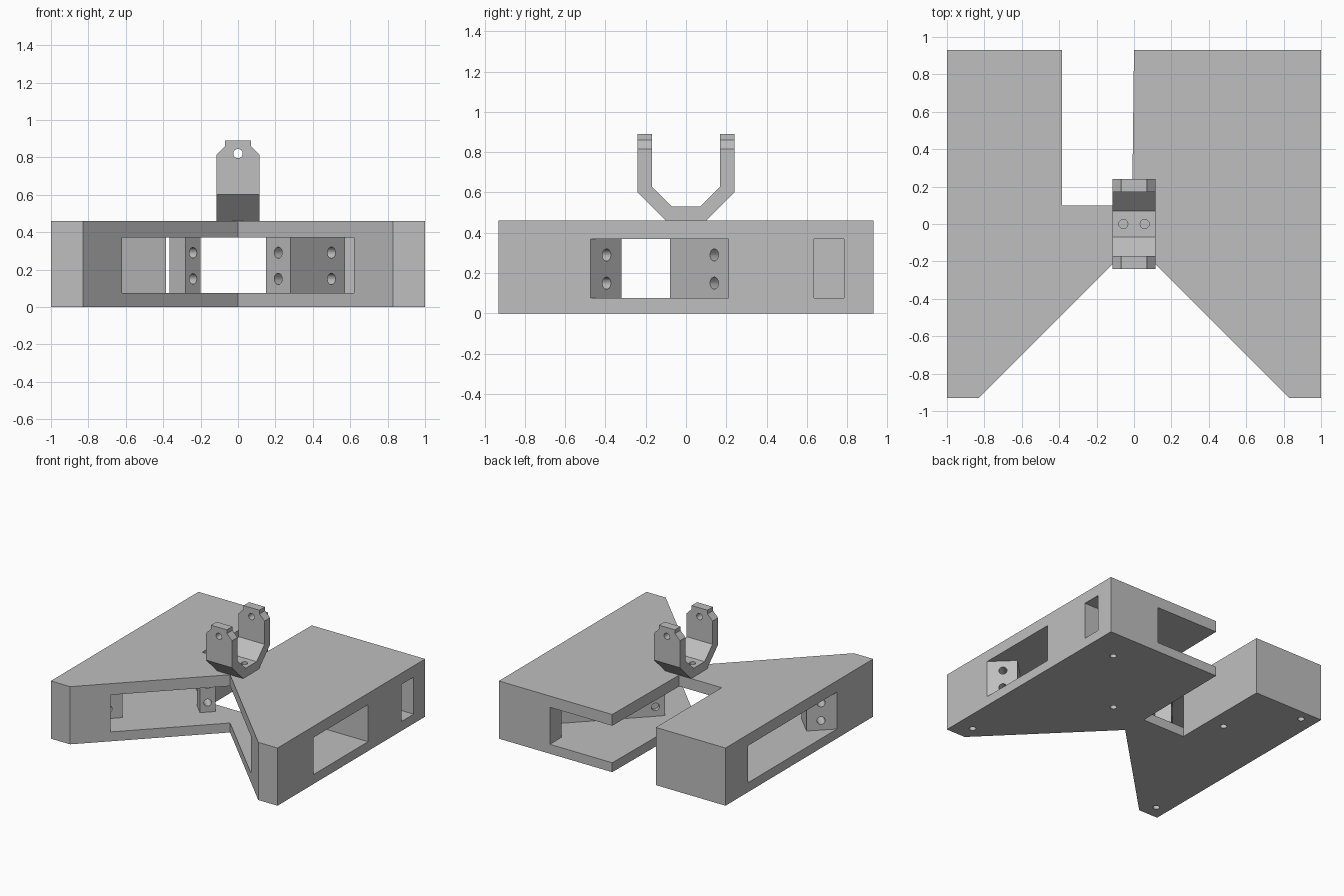
import bpy, bmesh
from mathutils import Vector, Matrix

cube = bpy.data.objects.get("Cube")
if cube:
    bpy.data.objects.remove(cube, do_unlink=True)

grey = bpy.data.materials.new("light_grey")
grey.use_nodes = True
colour = (0.52, 0.52, 0.52, 1)
grey.diffuse_color = colour
grey.node_tree.nodes["Principled BSDF"].inputs["Base Color"].default_value = colour


def make_object(name, bm):
    bmesh.ops.recalc_face_normals(bm, faces=bm.faces)
    mesh = bpy.data.meshes.new(name)
    bm.to_mesh(mesh)
    bm.free()
    mesh.materials.append(grey)
    obj = bpy.data.objects.new(name, mesh)
    bpy.context.collection.objects.link(obj)
    return obj


def prism(name, points, low, high, place):
    """Extrude a closed profile; place(a, b, depth) gives the 3D point."""
    bm = bmesh.new()
    face = bm.faces.new([bm.verts.new(place(a, b, low)) for a, b in points])
    side = bmesh.ops.extrude_face_region(bm, geom=[face])["geom"]
    offset = Vector(place(0, 0, high)) - Vector(place(0, 0, low))
    bmesh.ops.translate(bm, vec=offset, verts=[v for v in side if isinstance(v, bmesh.types.BMVert)])
    return make_object(name, bm)


def drills(name, bores):
    """One cutter made of round bores: (centre, direction, length, radius)."""
    bm = bmesh.new()
    for centre, direction, length, radius in bores:
        turn = Vector(direction).to_track_quat('Z', 'Y').to_matrix().to_4x4()
        bmesh.ops.create_cone(bm, cap_ends=True, segments=24, radius1=radius, radius2=radius,
                              depth=length, matrix=Matrix.Translation(centre) @ turn)
    return make_object(name, bm)


def combine(obj, cutter, operation='DIFFERENCE'):
    cutter.hide_render = True
    mod = obj.modifiers.new("cut", 'BOOLEAN')
    mod.operation, mod.solver, mod.object = operation, 'EXACT', cutter
    bpy.context.view_layer.update()
    graph = bpy.context.evaluated_depsgraph_get()
    mesh = bpy.data.meshes.new_from_object(obj.evaluated_get(graph))
    obj.modifiers.clear()
    obj.data = mesh
    bpy.data.objects.remove(cutter, do_unlink=True)


def plan(a, b, d):
    return (a, b, d)


def side_profile(a, b, d):
    return (d, a, b)


def front_profile(a, b, d):
    return (a, d, b)


# Chassis block with a rear slot and a V notch in front
outline = [(-1, .93), (-.385, .93), (-.385, .1), (-.01, .1), (0, .93), (1, .93),
           (1, -.93), (.83, -.93), (0, -.1), (-.83, -.93), (-1, -.93)]
chassis = prism("chassis", outline, 0, .46, plan)

# Hollow between floor and roof, opening through the walls
front_post = [(.62, -.72), (.79, -.57), (.69, -.47), (.84, -.32), (1, -.475), (1.1, -.475)]
right_side = [(1.1, .21), (.57, .21), (.28, -.08), (.15, .05), (.735, .635), (1.1, .635),
              (1.1, .785), (.55, .785), (.55, 1.1)]
left_side = [(-.2, 1.1), (-.2, .12), (-.385, .1), (-1, .65), (-1.1, .65)]
mirrored = [(-x, y) for x, y in reversed(front_post)]
hollow = [(0, -.8)] + front_post + right_side + left_side + mirrored
combine(chassis, prism("hollow", hollow, .075, .37, plan))

# Screw holes in the wall, posts and underside
bores = []
for z in (.15, .29):
    bores += [((.435, .205, z), (-1, 1, 0), .3, .03),
              ((.215, -.015, z), (1, 1, 0), .12, .03),
              ((.2, .1, z), (1, -1, 0), .06, .03)]
    bores += [((s * .84, -.47, z), (s, 1, 0), .36, .03) for s in (-1, 1)]
underside = [(.76, .67), (.28, .1), (.865, -.8), (-.88, .845), (-.515, .4), (-.9, -.82)]
bores += [((x, y, .05), (0, 0, 1), .3, .025) for x, y in underside]
combine(chassis, drills("drills", bores))

# Free-standing post beside the slot
post = prism("slot_post", [(-.28, -.08), (-.2, 0), (-.285, .085), (-.365, .005)], .07, .375, plan)
combine(post, drills("drills", [((-.283, .003, z), (-1, 1, 0), .3, .028) for z in (.15, .29)]))

# Forked bracket on the roof
half = [(.1, .46), (.24, .6), (.24, .89), (.17, .89), (.17, .63), (.07, .53)]
fork = prism("fork_bracket", half + [(-y, z) for y, z in reversed(half)], -.115, .115, side_profile)
# Chamfered arm tips
edge = [(.115, .4), (.115, .815), (.07, .86), (.07, .95)]
trim = prism("trim", edge + [(-x, z) for x, z in reversed(edge)], -.4, .4, front_profile)
combine(fork, trim, 'INTERSECT')
# Pivot holes and base holes
bores = [((0, s * .205, .82), (0, 1, 0), .2, .025) for s in (-1, 1)]
bores += [((s * .057, 0, .5), (0, 0, 1), .2, .024) for s in (-1, 1)]
combine(fork, drills("drills", bores))
